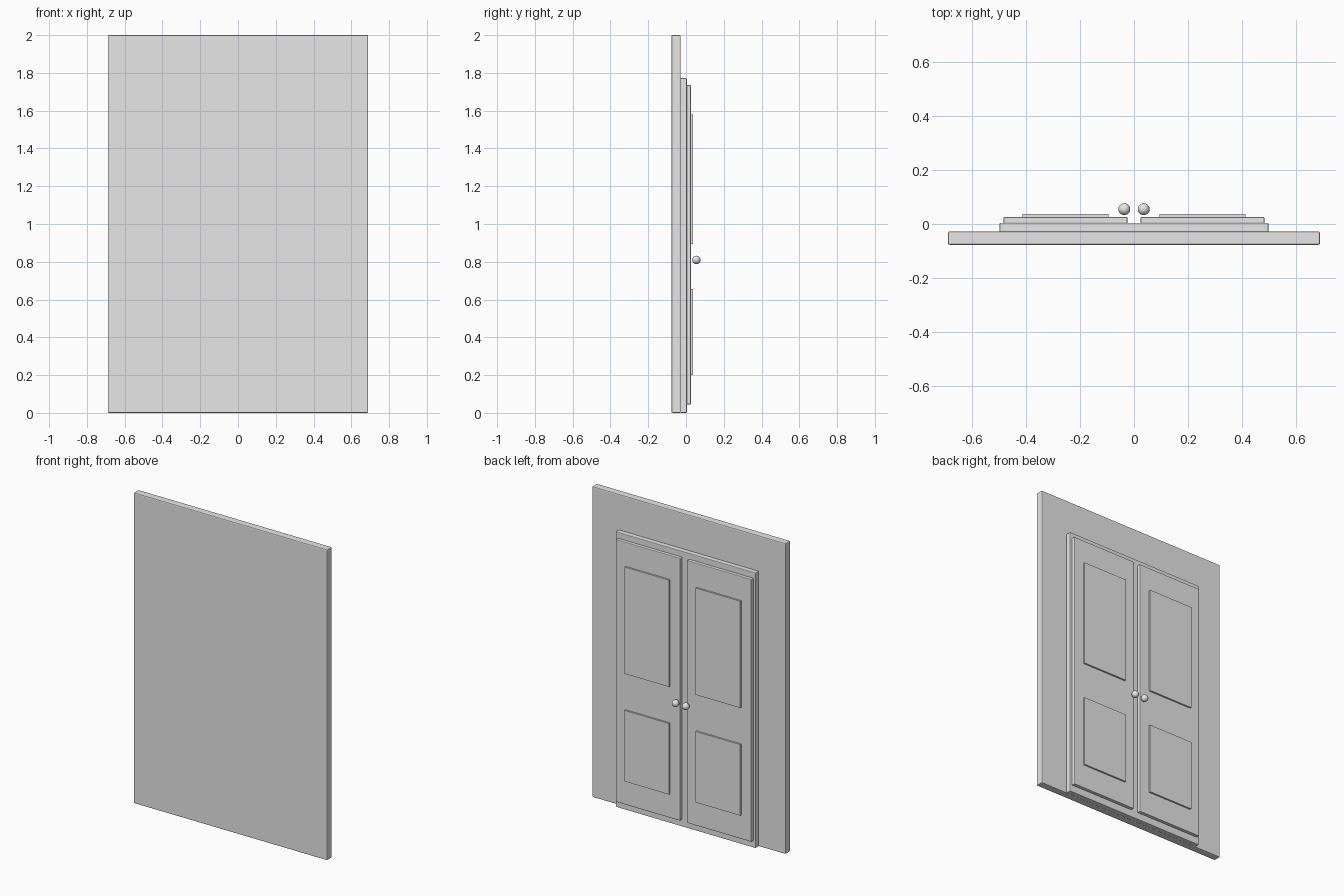
import bpy

if "Cube" in bpy.data.objects:
    bpy.data.objects.remove(bpy.data.objects["Cube"], do_unlink=True)

grey = bpy.data.materials.new("plain_grey")
grey.use_nodes = True
colour = (0.8, 0.8, 0.8, 1)
grey.diffuse_color = colour
grey.node_tree.nodes["Principled BSDF"].inputs["Base Color"].default_value = colour


def slab(name, x, y, z, bevel=0.0):
    """Box given by its (low, high) range on each axis, with softened edges."""
    spans = (x, y, z)
    bpy.ops.mesh.primitive_cube_add(size=1, location=[(a + b) / 2 for a, b in spans])
    ob = bpy.context.object
    ob.name = name
    ob.scale = [b - a for a, b in spans]
    bpy.ops.object.transform_apply(location=False, rotation=False, scale=True)
    ob.data.materials.append(grey)
    if bevel:
        mod = ob.modifiers.new("soft_edges", "BEVEL")
        mod.width = bevel
        mod.segments = 2
    return ob


# Wall and door surround
slab("wall", (-0.689, 0.689), (-0.077, -0.028), (0, 2), 0.006)
slab("door_frame", (-0.498, 0.498), (-0.03, 0.004), (0, 1.772), 0.004)

# Pair of doors, each with two raised panels and a knob
for side, s in (("left", 1), ("right", -1)):
    def across(a, b):
        return tuple(sorted((s * a, s * b)))

    slab(side + "_door", across(0.024, 0.483), (0.002, 0.026), (0.045, 1.735), 0.004)
    for level, z in (("upper", (0.893, 1.58)), ("lower", (0.2, 0.657))):
        slab(f"{side}_{level}_panel", across(0.094, 0.412), (0.02, 0.037), z)

    bpy.ops.mesh.primitive_uv_sphere_add(segments=32, ring_count=16, radius=0.022,
                                         location=(s * 0.036, 0.055, 0.81))
    knob = bpy.context.object
    knob.name = side + "_knob"
    knob.data.materials.append(grey)
    bpy.ops.object.shade_smooth()
